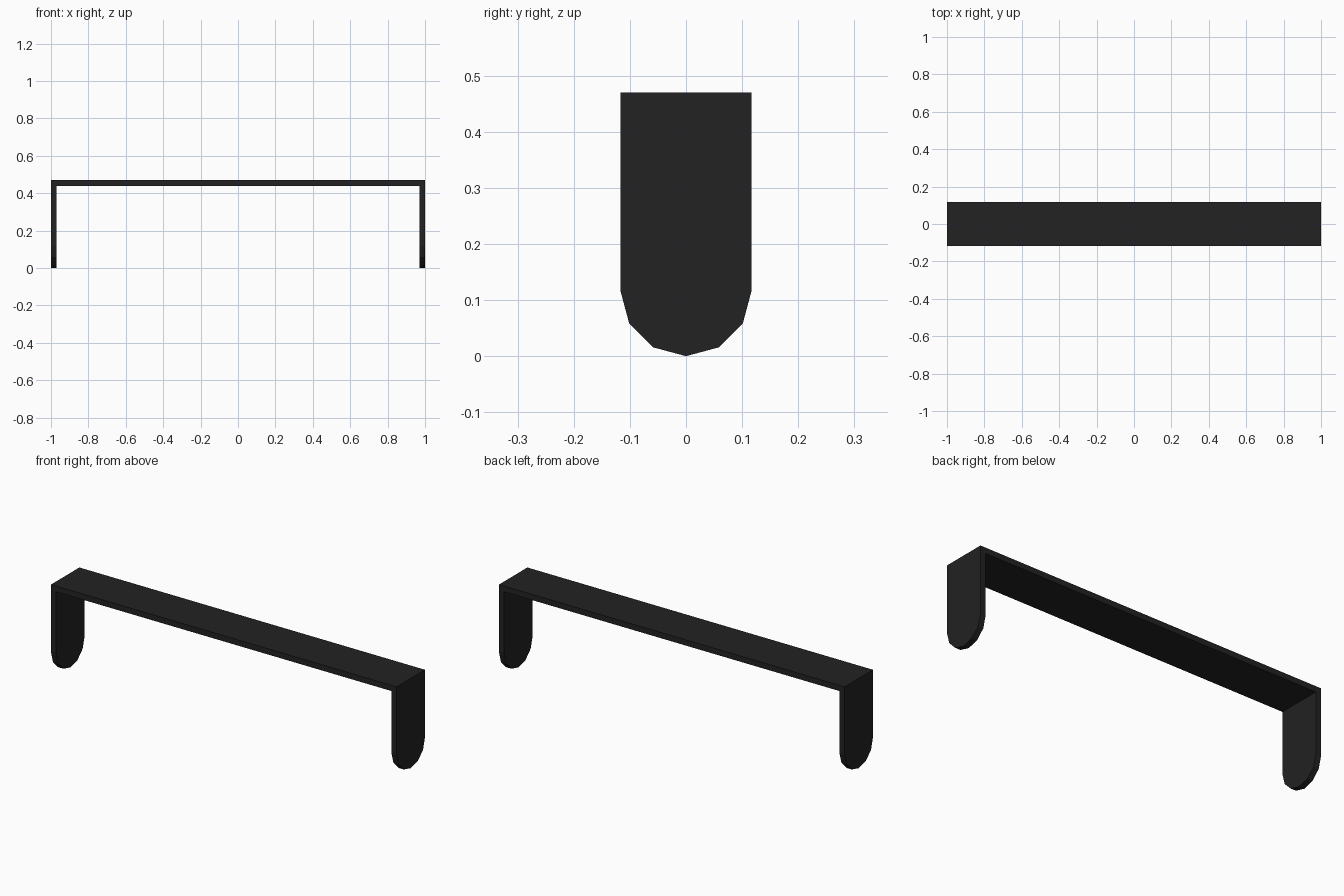
import bpy, bmesh
from math import sin, cos, pi

LENGTH, RADIUS, HEIGHT, THICK = 2.0, 0.117, 0.47, 0.03

cube = bpy.data.objects.get("Cube")
if cube:
    bpy.data.objects.remove(cube, do_unlink=True)

black = bpy.data.materials.new("matte_black")
black.use_nodes = True
colour = (0.016, 0.016, 0.016, 1)
black.diffuse_color = colour
black.node_tree.nodes["Principled BSDF"].inputs["Base Color"].default_value = colour


def extrude_profile(name, profile, x0, x1):
    """Extrude a (y, z) outline along x from x0 to x1."""
    bm = bmesh.new()
    face = bm.faces.new([bm.verts.new((x0, y, z)) for y, z in profile])
    new = bmesh.ops.extrude_face_region(bm, geom=[face])["geom"]
    verts = [v for v in new if isinstance(v, bmesh.types.BMVert)]
    bmesh.ops.translate(bm, verts=verts, vec=(x1 - x0, 0, 0))
    bmesh.ops.recalc_face_normals(bm, faces=bm.faces)
    mesh = bpy.data.meshes.new(name)
    bm.to_mesh(mesh)
    bm.free()
    mesh.materials.append(black)
    obj = bpy.data.objects.new(name, mesh)
    bpy.context.collection.objects.link(obj)
    return obj


# Legs: straight tabs with a six-sided rounded foot
arc = [(-RADIUS * cos(pi * i / 6), RADIUS - RADIUS * sin(pi * i / 6)) for i in range(7)]
leg_outline = arc + [(RADIUS, HEIGHT), (-RADIUS, HEIGHT)]
half = LENGTH / 2
for name, side in (("left_leg", 1), ("right_leg", -1)):
    inner, outer = side * (half - THICK), side * half
    extrude_profile(name, leg_outline, min(inner, outer), max(inner, outer))

# Flat bar joining the tops of the legs
bar_outline = [(-RADIUS, HEIGHT - THICK), (RADIUS, HEIGHT - THICK),
               (RADIUS, HEIGHT), (-RADIUS, HEIGHT)]
extrude_profile("top_bar", bar_outline, THICK - half, half - THICK)
